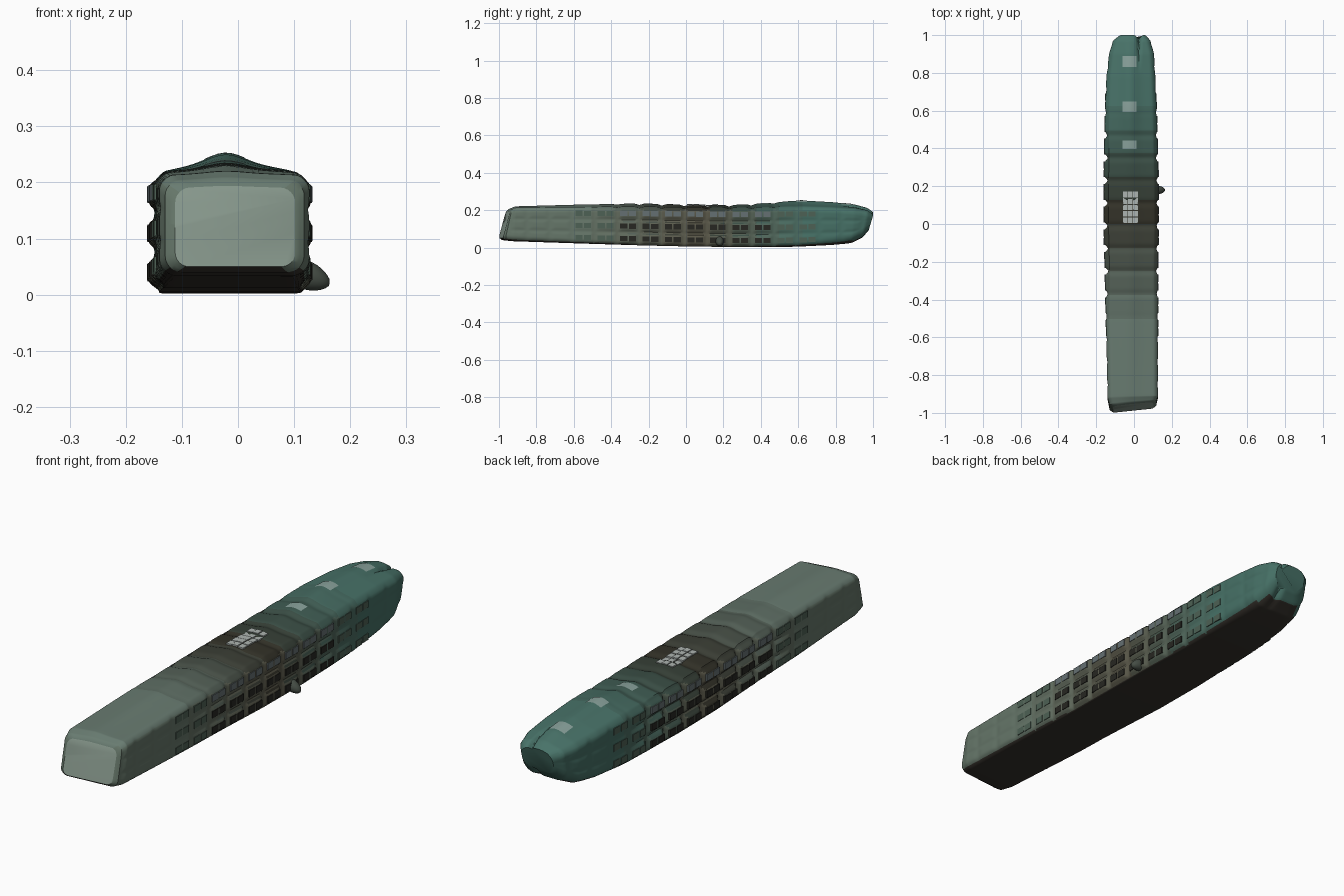
import bpy, bmesh, math
from mathutils import Matrix, Vector

if "Cube" in bpy.data.objects:
    bpy.data.objects.remove(bpy.data.objects["Cube"])

# Hull stations: y, left x, right x, bottom z, shoulder z, crown z, lower corner radius
STATIONS = [
    (-1.00, -.112, .102, .050, .190, .194, .025),
    (-.985, -.130, .118, .040, .202, .208, .03),
    (-.93, -.140, .127, .034, .212, .220, .03),
    (-.60, -.147, .127, .023, .215, .229, .025),
    (-.25, -.155, .128, .012, .216, .236, .022),
    (.00, -.161, .131, .006, .214, .230, .02),
    (.25, -.160, .130, .003, .212, .228, .02),
    (.45, -.157, .125, .002, .213, .239, .025),
    (.60, -.154, .121, .005, .215, .253, .03),
    (.78, -.146, .113, .014, .210, .243, .04),
    (.90, -.132, .106, .025, .202, .231, .05),
    (.97, -.112, .088, .052, .192, .212, .05),
    (1.00, -.080, .066, .090, .175, .190, .04),
]
PITCH, BAY0 = .12, .05


def lerp(a, b, t):
    return a + (b - a) * t


def params(y):
    for a, b in zip(STATIONS, STATIONS[1:]):
        if y <= b[0]:
            t = max(0, (y - a[0]) / (b[0] - a[0]))
            return [lerp(p, q, t) for p, q in zip(a[1:], b[1:])]
    return STATIONS[-1][1:]


def middle(y):
    """1 in the heavily ribbed middle, falling to 0 at both ends."""
    t = min(1, max(0, (.62 - abs(y - .06)) / .35))
    return t * t * (3 - 2 * t)


def bay_groove(y):
    return abs(math.cos(math.pi * (y - BAY0 + PITCH / 2) / PITCH)) ** 10


def floor_groove(z, zb, zs):
    return abs(math.cos(3 * math.pi * (z - zb) / (zs - zb))) ** 6


def side_inset(y, z, side):
    xl, xr, zb, zs, zt, r = params(y)
    m = middle(y)
    fade = min(1, (1 - abs(y)) / .1)
    depth = lerp(.003, .020 if side < 0 else .011, m) * fade
    return depth * max(bay_groove(y), floor_groove(z, zb, zs))


def roof_z(x, y):
    xl, xr, zb, zs, zt, r = params(y)
    t = (x - (xl + xr) / 2) / ((xr - xl) / 2)
    z = zs + (zt - zs) * (.5 * math.exp(-((x + .022) / .045) ** 2) + .5 * max(0, 1 - t * t))
    z -= .008 * middle(y) * bay_groove(y)
    if y > .8:                                   # seam running to the tail
        z -= .012 * min(1, (y - .8) / .15) * math.exp(-((x - .025) / .008) ** 2)
    return z


def section(y):
    xl, xr, zb, zs, zt, r = params(y)
    rt = .026
    pts = []

    def arc(cx, cz, rad, a0):
        for i in range(7):
            a = math.radians(a0 + 15 * i)
            pts.append((cx + rad * math.cos(a), cz + rad * math.sin(a), math.cos(a)))

    def line(x0, z0, x1, z1, n, w):
        for i in range(1, n):
            pts.append((lerp(x0, x1, i / n), lerp(z0, z1, i / n), w))

    arc(xr - r, zb + r, r, -90)
    line(xr, zb + r, xr, zs - rt, 22, 1)
    arc(xr - rt, zs - rt, rt, 0)
    line(xr - rt, zs, xl + rt, zs, 24, 0)
    arc(xl + rt, zs - rt, rt, 90)
    line(xl, zs - rt, xl, zb + r, 22, -1)
    arc(xl + r, zb + r, r, 180)
    line(xl + r, zb, xr - r, zb, 10, 0)
    out = []
    for x, z, w in pts:
        x2 = x - w * side_inset(y, z, w)
        z2 = z + (roof_z(x, y) - zs) * max(0, min(1, (z - zs + rt) / rt))
        y2 = y
        if y < -.9:                              # raked, slightly skewed front
            y2 += (-.9 - y) / .1 * (.04 * max(0, (z2 - .06) / .15) + .025 * (x + .12) / .24)
        if y > .85:                              # tail undercut and notch
            k = (y - .85) / .15
            y2 -= k * (.03 * (max(0, .17 - z) / .1) + .02 * math.exp(-((x - .025) / .012) ** 2))
        out.append((x2, y2, z2))
    return out


def material(name, rgb):
    m = bpy.data.materials.new(name)
    m.diffuse_color = (*rgb, 1)
    m.use_nodes = True
    m.node_tree.nodes["Principled BSDF"].inputs["Base Color"].default_value = m.diffuse_color
    return m


def finish(name, bm, mats, angle=35):
    bmesh.ops.recalc_face_normals(bm, faces=bm.faces)
    me = bpy.data.meshes.new(name)
    bm.to_mesh(me)
    bm.free()
    for m in mats:
        me.materials.append(m)
    ob = bpy.data.objects.new(name, me)
    bpy.context.collection.objects.link(ob)
    bpy.ops.object.select_all(action='DESELECT')
    ob.select_set(True)
    bpy.context.view_layer.objects.active = ob
    bpy.ops.object.shade_smooth_by_angle(angle=math.radians(angle))
    return ob


def add_box(bm, center, size, mat=0):
    g = bmesh.ops.create_cube(bm, size=1, matrix=Matrix.Translation(center) @ Matrix.Diagonal((*size, 1)))
    for f in {f for v in g['verts'] for f in v.link_faces}:
        f.material_index = mat


# Colours blend along the length: pale front, dark middle, teal tail
BANDS = 16
ROOF = [(.14, .20, .165), (.032, .03, .02), (.065, .17, .14)]
WALL = [(.13, .18, .14), (.10, .095, .065), (.06, .16, .13)]


def blend(keys, y):
    t = min(1, max(-1, (y - .05) / .6))
    end = keys[0] if t < 0 else keys[2]
    return [lerp(a, b, abs(t) ** 1.3) for a, b in zip(keys[1], end)]


hull_mats = []
for label, keys in (("roof", ROOF), ("wall", WALL)):
    for i in range(BANDS):
        hull_mats.append(material(f"{label}_{i}", blend(keys, -1 + 2 * (i + .5) / BANDS)))
hull_mats += [material("underside", (.035, .03, .024)), material("front_panel", (.24, .31, .26))]

# Main hull, lofted through the stations
bm = bmesh.new()
N = 250
rings = [[bm.verts.new(p) for p in section(-1 + 2 * i / N)] for i in range(N + 1)]
for a, b in zip(rings, rings[1:]):
    for i in range(len(a)):
        j = (i + 1) % len(a)
        bm.faces.new((a[i], a[j], b[j], b[i]))
front = bm.faces.new(rings[0])
bm.faces.new(rings[-1])
bm.normal_update()
bmesh.ops.recalc_face_normals(bm, faces=bm.faces)
for f in bm.faces:
    c = f.calc_center_median()
    band = min(BANDS - 1, max(0, int((c.y + 1) / 2 * BANDS)))
    if f.normal.z < -.75 and c.z < .06:
        f.material_index = 2 * BANDS
    else:
        f.material_index = band if f.normal.z > .5 else BANDS + band
front.material_index = 2 * BANDS + 1
finish("hull", bm, hull_mats)

# Windows: paired panes in each bay of the three floors
glass = [material("dark_glass", (.02, .02, .016)), material("upper_glass", (.13, .16, .17)),
         material("end_glass", (.075, .12, .09))]
for name, side in (("right_windows", 1), ("left_windows", -1)):
    bm = bmesh.new()
    for k in range(-5, 6):
        for row in range(3):
            for dy in (-.023, .023):
                y = BAY0 + k * PITCH + dy
                xl, xr, zb, zs, zt, r = params(y)
                z = lerp(zb, zs, (row + .5) / 3)
                x = (xr if side > 0 else xl) - side * (side_inset(y, z, side) + .003)
                mat = 2 if abs(k) > 3 else (1 if row == 2 else 0)
                add_box(bm, (x, y, z), (.009, .038, .028), mat)
    finish(name, bm, glass)

# Skylight: pale grid of panes on the middle roof
pale = material("pale_glass", (.42, .46, .44))
bm = bmesh.new()
for i in range(3):
    for j in range(5):
        x, y = -.046 + i * .027, .02 + j * .034
        add_box(bm, (x, y, roof_z(x, y)), (.024, .03, .006))
finish("skylight", bm, [pale])

# Roof lights: pale patches following the crown of the tail
bm = bmesh.new()
for yc, half in ((.86, .03), (.62, .028), (.42, .022)):
    grid = [[bm.verts.new((x, y, roof_z(x, y) + .0015))
             for x in [-.06 + .012 * i for i in range(7)]]
            for y in (yc - half, yc, yc + half)]
    for a, b in zip(grid, grid[1:]):
        for i in range(6):
            bm.faces.new((a[i], a[i + 1], b[i + 1], b[i]))
finish("roof_lights", bm, [material("roof_light", (.25, .36, .33))])

# Small porch lump at the foot of the right side
bm = bmesh.new()
bmesh.ops.create_icosphere(bm, subdivisions=3, radius=1)
for v in bm.verts:
    t = v.co.z
    v.co = Vector((.125 + v.co.x * .038 * (1 - .25 * t), .18 + v.co.y * .022, .034 + t * .026 - v.co.x * .006))
finish("side_porch", bm, [material("porch", (.06, .075, .06))])
